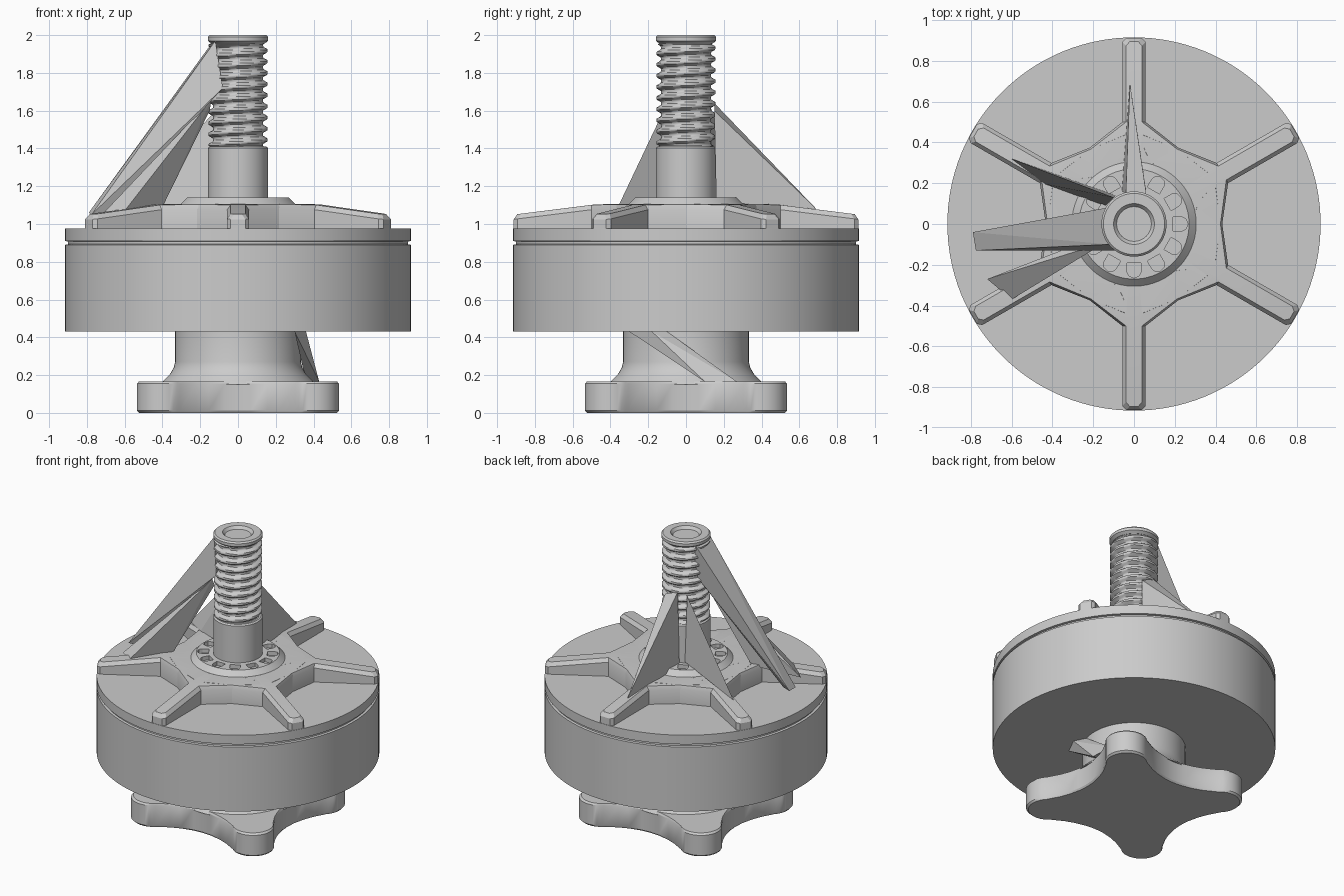
import bpy, bmesh
from math import sin, cos, pi, radians, hypot, atan2
from mathutils import Vector

if "Cube" in bpy.data.objects:
    bpy.data.objects.remove(bpy.data.objects["Cube"])


def finish(name, bm, angle=30):
    bmesh.ops.remove_doubles(bm, verts=bm.verts, dist=1e-5)
    bmesh.ops.recalc_face_normals(bm, faces=bm.faces)
    me = bpy.data.meshes.new(name)
    bm.to_mesh(me)
    bm.free()
    ob = bpy.data.objects.new(name, me)
    bpy.context.collection.objects.link(ob)
    bpy.ops.object.select_all(action='DESELECT')
    ob.select_set(True)
    bpy.context.view_layer.objects.active = ob
    if angle:
        bpy.ops.object.shade_smooth_by_angle(angle=radians(angle))
    return ob


def loft(name, rings, angle=30):
    """Skin closed rings of equal length and cap both ends."""
    bm = bmesh.new()
    vs = [[bm.verts.new(p) for p in r] for r in rings]
    n = len(vs[0])
    for a, b in zip(vs, vs[1:]):
        for i in range(n):
            j = (i + 1) % n
            bm.faces.new((a[i], a[j], b[j], b[i]))
    bm.faces.new(vs[0][::-1])
    bm.faces.new(vs[-1])
    return finish(name, bm, angle)


def lathe(name, profile, n=96):
    return loft(name, [[(r * cos(2 * pi * i / n), r * sin(2 * pi * i / n), z)
                        for i in range(n)] for r, z in profile])


def hull(name, pts):
    bm = bmesh.new()
    for p in pts:
        bm.verts.new(p)
    bmesh.ops.convex_hull(bm, input=bm.verts)
    return finish(name, bm, 0)


def turn(p, a):
    return (p[0] * cos(a) - p[1] * sin(a), p[0] * sin(a) + p[1] * cos(a))


# Four-lobed mounting foot
quarter = [(.40, 0), (.405, .07), (.425, .155), (.45, .22)]
quarter += [(.4 + .135 * cos(radians(t)), .4 + .135 * sin(radians(t)))
            for t in range(-45, 136, 10)]
quarter += [(.22, .45), (.155, .425), (.07, .405)]
foot = [turn(p, k * pi / 2) for k in range(4) for p in quarter]
loft("mounting_foot", [[(x * s, y * s, z) for x, y in foot]
                       for s, z in ((.98, 0), (1, .012), (1, .155), (.98, .167))])

# Neck flaring into the foot
lathe("neck", [(.41, .15), (.395, .17), (.36, .205), (.34, .24), (.333, .27), (.333, .44)])
hull("neck_web", [(.30, -.30, .43), (.36, -.18, .43), (.32, -.1, .43),
                  (.43, .10, .165), (.42, .27, .165), (.36, .1, .165)])

# Bell with a thin groove under its lid
lathe("bell", [(.915, .43), (.915, .89), (.90, .893), (.90, .907), (.915, .91), (.915, .975)], 128)

# Six-armed spider: arm edges joined by round pockets
HALF, POCKET_C, POCKET_R = .057, .506, .196


def outline(inset):
    """Star outline, one arm and pocket at a time, shrunk by inset."""
    h, r, tip = HALF - inset, POCKET_R + inset, .912 - inset
    pts = []
    for k in range(6):
        a = pi / 6 + k * pi / 3
        arm = [(tip - .02, -h), (tip, -h + .018), (tip, h - .018), (tip - .02, h), (.5, h)]
        pts += [turn(p, a) for p in arm]
        for i in range(17):
            t = radians(120 + i * 7.5)
            p = (POCKET_C + r * cos(t), r * sin(t))
            pts.append(turn(p, a + pi / 6))
        pts.append(turn((.5, -h), a + pi / 3))
    return pts


def arm_height(r):
    return 1.105 - .055 * max(0, r - .47) / .44


def clamp(p, rmax):
    s = min(1, rmax / hypot(*p))
    return (p[0] * s, p[1] * s)


outer, inner = outline(0), outline(.018)
rings = [[(x, y, .97) for x, y in outer],
         [(x, y, arm_height(hypot(x, y)) - .025) for x, y in outer],
         [(x, y, arm_height(hypot(x, y))) for x, y in inner]]
for rmax in (.49, .28):
    flat = [clamp(p, rmax) for p in inner]
    rings.append([(x, y, arm_height(hypot(x, y))) for x, y in flat])
loft("spider_arms", rings, 25)

# Hub with twelve shallow slots around the shaft
hub = lathe("hub", [(.305, 1.06), (.305, 1.105), (.27, 1.14), (.12, 1.14)])
cut = bmesh.new()
for k in range(12):
    shape = [(.19, -.034), (.235, -.034), (.255, -.025), (.264, 0), (.255, .025),
             (.235, .034), (.19, .034)]
    shape = [turn(p, k * pi / 6) for p in shape]
    lo = [cut.verts.new((x, y, 1.112)) for x, y in shape]
    hi = [cut.verts.new((x, y, 1.2)) for x, y in shape]
    cut.faces.new(lo[::-1])
    cut.faces.new(hi)
    for i in range(7):
        j = (i + 1) % 7
        cut.faces.new((lo[i], lo[j], hi[j], hi[i]))
cutter = finish("hub_slot_cutter", cut, 0)
cutter.hide_render = True
cutter.hide_viewport = True
mod = hub.modifiers.new("slots", 'BOOLEAN')
mod.object = cutter
mod.operation = 'DIFFERENCE'
mod.solver = 'EXACT'

# Plain shaft, then the threaded end with a shallow socket
lathe("shaft", [(.16, 1.0), (.16, 1.402), (.15, 1.41)], 64)
N, PITCH, Z0, Z1 = 48, .059, 1.40, 1.965


def thread_radius(z, t):
    if z < Z0 + .01 or z > Z1 - .01:
        return .14
    f = (z / PITCH - t) % 1
    return .133 + .024 * min(1, max(0, 1.7 - 5 * abs(f - .5)))


steps = 76
rings = []
for s in range(steps + 1):
    z = Z0 + (Z1 - Z0) * s / steps
    rings.append([(thread_radius(z, i / N) * cos(2 * pi * i / N),
                   thread_radius(z, i / N) * sin(2 * pi * i / N), z) for i in range(N)])
loft("shaft_thread", rings, 40)
lathe("shaft_tip", [(.14, 1.955), (.16, 1.97), (.16, 1.99), (.15, 2.0), (.10, 2.0),
                    (.085, 1.98)], 64)

# Long slanted brace and smaller fins leaning on the shaft
hull("long_brace", [(-.79, -.04, 1.06), (-.775, -.13, 1.05), (-.70, -.10, 1.04),
                    (-.13, .08, 1.97), (-.12, -.10, 1.97), (-.08, -.13, 1.72),
                    (-.10, .05, 1.75)])
hull("back_fin", [(-.02, .69, 1.08), (-.04, .15, 1.64), (.06, .15, 1.60),
                  (-.06, .16, 1.12), (.06, .16, 1.12)])
hull("left_back_fin", [(-.60, .32, 1.08), (-.46, .20, 1.06), (-.10, .13, 1.62),
                       (-.09, .14, 1.15), (-.14, .09, 1.12)])
hull("left_front_fin", [(-.60, -.37, 1.07), (-.72, -.27, 1.05), (-.14, -.09, 1.66),
                        (-.15, -.05, 1.60), (-.40, -.17, 1.09)])
